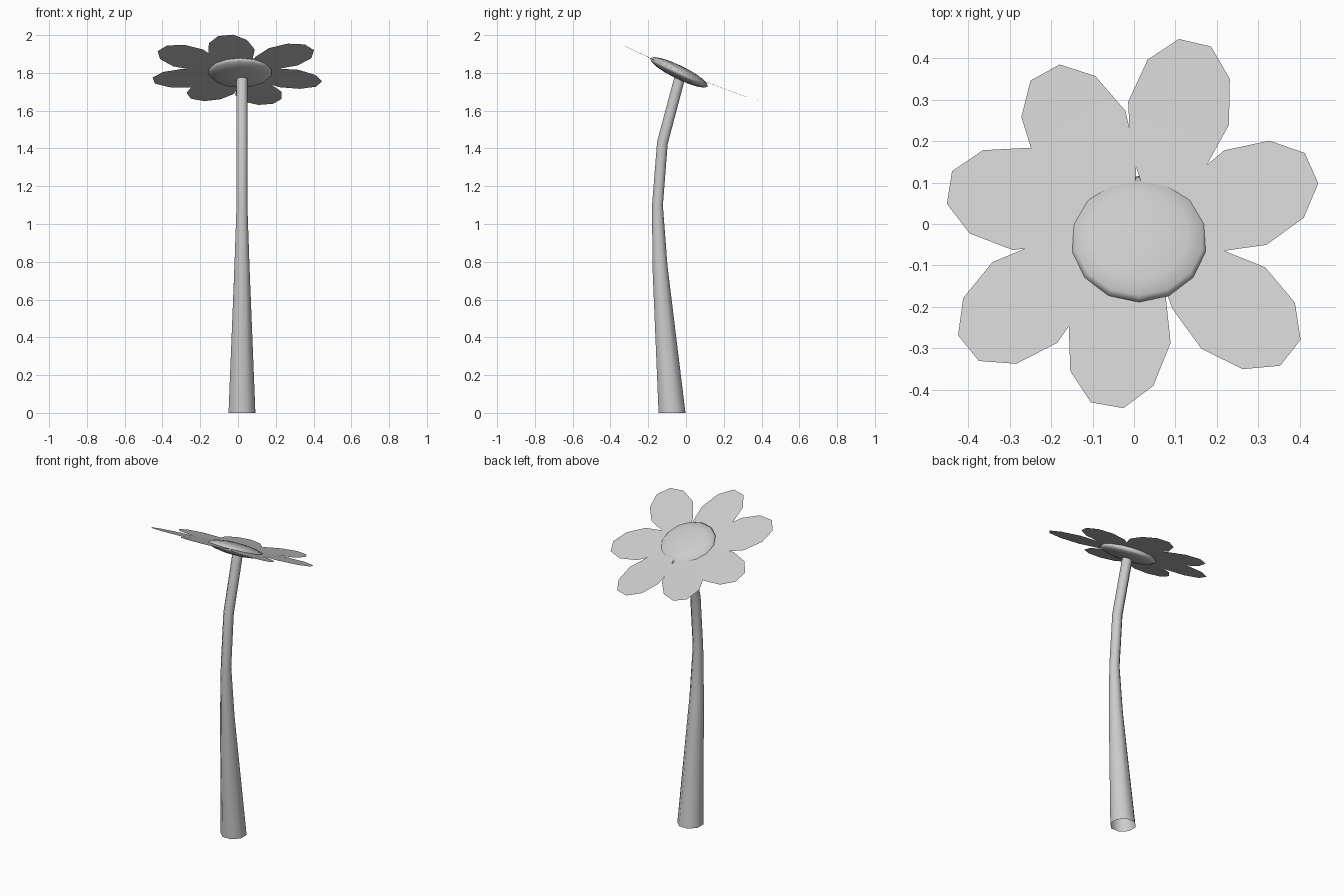
import bpy, bmesh
from math import sin, cos, pi, radians, atan2
from mathutils import Vector, Matrix

if "Cube" in bpy.data.objects:
    bpy.data.objects.remove(bpy.data.objects["Cube"])


def finish(name, bm):
    bmesh.ops.recalc_face_normals(bm, faces=bm.faces)
    me = bpy.data.meshes.new(name)
    bm.to_mesh(me)
    bm.free()
    for p in me.polygons:
        p.use_smooth = True
    ob = bpy.data.objects.new(name, me)
    bpy.context.collection.objects.link(ob)
    return ob


# Stem: open eight-sided tapered tube, (y, z, radius, ring tilt in degrees)
STEM_X, SIDES = 0.021, 8
path = [(-0.074, 0.0, 0.077, 0), (-0.138, 0.78, 0.043, 2),
        (-0.151, 1.10, 0.031, -3), (-0.125, 1.43, 0.031, -12),
        (-0.033, 1.775, 0.031, -20)]
bm = bmesh.new()
rings = []
for y, z, r, tilt in path:
    rot = Matrix.Rotation(radians(tilt), 3, 'X')
    ring = []
    for i in range(SIDES):
        a = 2 * pi * (i + 0.5) / SIDES
        ring.append(bm.verts.new(Vector((STEM_X, y, z)) + rot @ Vector((r * cos(a), r * sin(a), 0))))
    rings.append(ring)
for lo, hi in zip(rings, rings[1:]):
    for i in range(SIDES):
        j = (i + 1) % SIDES
        bm.faces.new((lo[i], lo[j], hi[j], hi[i]))
finish("stem", bm)

# Flower centre: flattened, tilted sphere
bm = bmesh.new()
bmesh.ops.create_uvsphere(bm, u_segments=14, v_segments=8, radius=1)
bmesh.ops.transform(bm, verts=bm.verts, matrix=(
    Matrix.Translation((0.012, -0.037, 1.803))
    @ Matrix.Rotation(radians(-26), 4, 'X')
    @ Matrix.Diagonal((0.17, 0.17, 0.036, 1))))
finish("flower_centre", bm)


# Petals lie on a gently cupped, tilted surface
def bloom_height(y):
    return 1.795 - 0.417 * y + 0.11 * y * y


# Petal outline: (distance back from tip, half width)
outline = [(0, 0.04), (0.066, 0.102), (0.175, 0.125), (0.29, 0.092), (0.375, 0.04)]


def petal(name, tip, heading):
    axis = Vector((cos(heading), sin(heading)))
    side = Vector((-axis.y, axis.x))
    bm = bmesh.new()
    rows = []
    for d, w in outline:
        row = []
        for s in (-1, 1):
            p = Vector(tip) - axis * d + side * (w * s)
            row.append(bm.verts.new((p.x, p.y, bloom_height(p.y))))
        rows.append(row)
    for a, b in zip(rows, rows[1:]):
        bm.faces.new((a[0], a[1], b[1], b[0]))
    # keep the upper side facing up
    ob = finish(name, bm)
    if ob.data.polygons[0].normal.z < 0:
        ob.data.flip_normals()


# Seven petals: tip position and heading in degrees, seen from above
petals = [(-0.065, -0.438, -100), (0.378, -0.311, -38), (0.429, 0.135, 24),
          (0.147, 0.438, 77), (-0.215, 0.366, 119), (-0.446, 0.088, 171),
          (-0.400, -0.300, 219)]
for n, (x, y, deg) in enumerate(petals, 1):
    petal(f"petal_{n}", (x, y), radians(deg))
